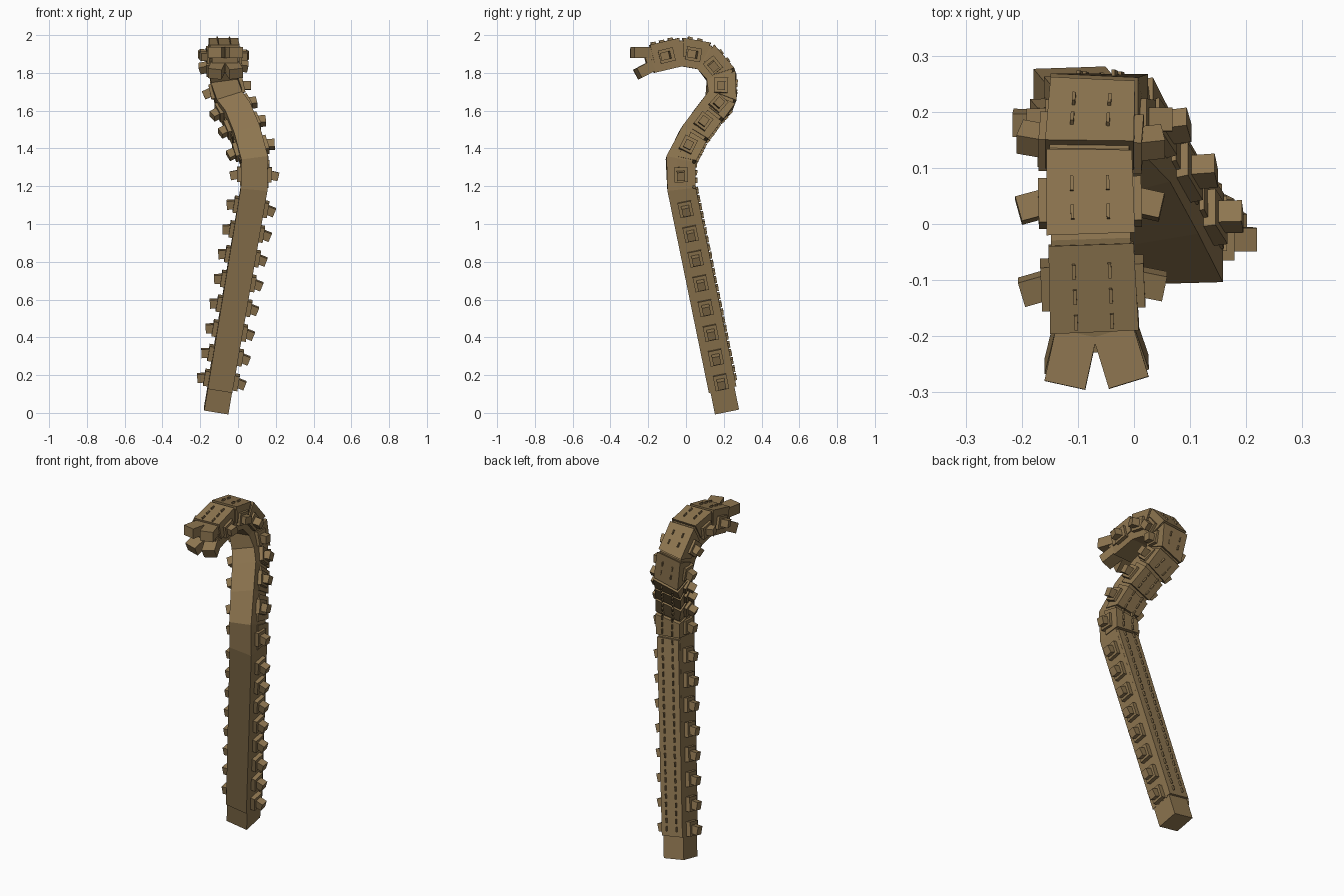
import bpy, bmesh, random
from mathutils import Vector

if "Cube" in bpy.data.objects:
    bpy.data.objects.remove(bpy.data.objects["Cube"])

random.seed(3)
wood = bpy.data.materials.new("brown_wood")
wood.diffuse_color = (0.27, 0.18, 0.08, 1)
wood.use_nodes = True
wood.node_tree.nodes["Principled BSDF"].inputs["Base Color"].default_value = wood.diffuse_color

# Centre line: straight shaft, then the curling hook
NODES = [Vector(p) for p in (
    (-0.115, 0.215, 0.015), (0.085, -0.025, 1.19), (0.088, -0.03, 1.335),
    (0.047, 0.035, 1.465), (-0.002, 0.117, 1.577), (-0.045, 0.183, 1.652),
    (-0.073, 0.188, 1.783), (-0.08, 0.102, 1.888), (-0.077, -0.025, 1.91),
    (-0.07, -0.185, 1.872))]


def frame(t):
    """Along, sideways and back directions for a tangent."""
    t = t.normalized()
    side = (Vector((1, 0, 0)) - t * t.x).normalized()
    return t, side, t.cross(side)


SEGS = [frame(b - a) for a, b in zip(NODES, NODES[1:])]


def node_frame(i):
    """Mitred side and back axes at a node."""
    a, b = SEGS[max(i - 1, 0)][0], SEGS[min(i, len(SEGS) - 1)][0]
    t, s, k = frame(a + b)
    stretch = 1 / max(t.dot(a), 0.7)
    return s, k * stretch


def finish(name, bm):
    bmesh.ops.recalc_face_normals(bm, faces=bm.faces)
    me = bpy.data.meshes.new(name)
    bm.to_mesh(me)
    bm.free()
    me.materials.append(wood)
    ob = bpy.data.objects.new(name, me)
    bpy.context.collection.objects.link(ob)
    return ob


def loft(bm, rings):
    """Closed solid through a run of four-point rings."""
    vs = [[bm.verts.new(p) for p in r] for r in rings]
    for a, b in zip(vs, vs[1:]):
        for j in range(4):
            k = (j + 1) % 4
            bm.faces.new((a[j], a[k], b[k], b[j]))
    bm.faces.new(vs[0][::-1])
    bm.faces.new(vs[-1])


def ring(c, s, k, w, k0, k1):
    return [c - s * w + k * k0, c + s * w + k * k0,
            c + s * w + k * k1, c - s * w + k * k1]


def stick(bm, start, end, s, k, w, h):
    loft(bm, [ring(start, s, k, w, -h, h), ring(end, s, k, w, -h, h)])


# Plain stub at the foot of the shaft
t, s, k = SEGS[0]
bm = bmesh.new()
stick(bm, NODES[0], NODES[0] + t * 0.15, s, k, 0.065, 0.065)
finish("foot_stub", bm)

# Core running the whole length with mitred bends
bm = bmesh.new()
rings = [ring(NODES[0] + t * 0.12, s, k, 0.066, -0.074, 0.06)]
for i in range(1, len(NODES)):
    ns, nk = node_frame(i)
    rings.append(ring(NODES[i], ns, nk, 0.071, -0.074, 0.06))
loft(bm, rings)
finish("core", bm)

# Back armour: one plate per segment, leaving grooves at the joints
bm = bmesh.new()
for i, (t, s, k) in enumerate(SEGS):
    (s0, k0), (s1, k1) = node_frame(i), node_frame(i + 1)
    if i == 0:
        a, b, w, low = NODES[0] + t * 0.125, NODES[1] - t * 0.004, 0.067, 0.04
    else:
        a, b, w, low = NODES[i] + t * 0.01, NODES[i + 1] - t * 0.01, 0.076, -0.02
    loft(bm, [ring(a, s0, k0, w, low, 0.076), ring(b, s1, k1, w + 0.003, low, 0.076)])
finish("back_armour", bm)

# Two rows of thin fins along the back
bm = bmesh.new()
for i, (t, s, k) in enumerate(SEGS):
    start = 0.15 if i == 0 else 0.025
    length = (NODES[i + 1] - NODES[i]).length
    n = max(2, round((length - start) / 0.045))
    for j in range(n):
        c = NODES[i] + t * (start + (length - start) * (j + 0.35) / n)
        for side in (-1, 1):
            p = c + s * side * 0.032 + k * 0.078
            lift = k * random.uniform(0, 0.003)
            stick(bm, p - t * 0.013, p + t * 0.013 + lift, s, k, 0.003, 0.008)
finish("back_fins", bm)

# Side studs: square plate with a tilted peg, on both sides
studs = [(NODES[0] + SEGS[0][0] * (0.165 + 0.1355 * j), 0) for j in range(8)]
studs += [((NODES[i] + NODES[i + 1]) / 2, i) for i in range(1, len(SEGS))]
plates, pegs = bmesh.new(), bmesh.new()
for c, i in studs:
    t, s, k = SEGS[i]
    lean = t * (0.25 if i >= 7 else -0.22)
    for side in (-1, 1):
        out = s * side
        stick(plates, c + out * 0.06, c + out * 0.092, t, k, 0.04, 0.036)
        d = (out + lean).normalized()
        pt = (t - d * t.dot(d)).normalized()
        p = c + out * 0.08
        stick(pegs, p, p + d * 0.049, pt, d.cross(pt), 0.023, 0.021)
finish("stud_plates", plates)
finish("stud_pegs", pegs)

# Splayed claws at the tip
t, s, k = SEGS[-1]
end = NODES[-1]
bm = bmesh.new()
stick(bm, end - t * 0.01, end + t * 0.03, s, k, 0.068, 0.064)
for a in (-1, 1):
    for b in (-1, 1):
        d = (t + s * a * 0.27 + k * b * 0.25).normalized()
        cs = (s * a - d * d.dot(s * a)).normalized()
        p = end + s * a * 0.033 + k * b * 0.036
        stick(bm, p, p + d * 0.095, cs, d.cross(cs), 0.037, 0.029)
finish("tip_claws", bm)
